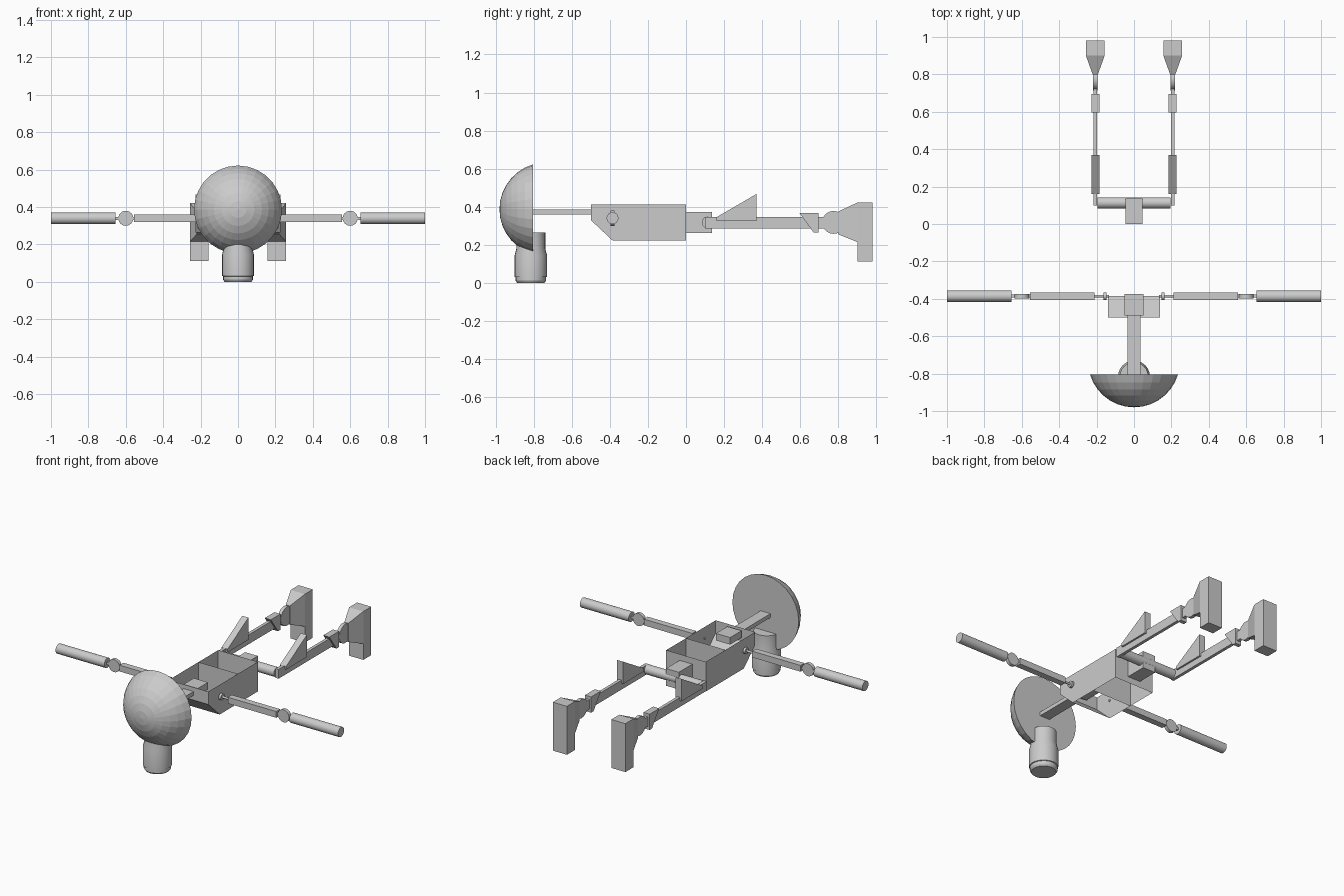
import bpy, bmesh, math
from mathutils import Matrix, Vector

cube = bpy.data.objects.get("Cube")
if cube:
    bpy.data.objects.remove(cube)

ALIGN = {"X": Matrix.Rotation(math.pi / 2, 4, "Y"),
         "Y": Matrix.Rotation(math.pi / 2, 4, "X"),
         "Z": Matrix.Identity(4)}


def finish(name, bm, smooth=False, fix=True):
    if fix:
        bmesh.ops.recalc_face_normals(bm, faces=bm.faces[:])
    mesh = bpy.data.meshes.new(name)
    bm.to_mesh(mesh)
    bm.free()
    ob = bpy.data.objects.new(name, mesh)
    bpy.context.collection.objects.link(ob)
    if smooth:
        bpy.ops.object.select_all(action="DESELECT")
        ob.select_set(True)
        bpy.context.view_layer.objects.active = ob
        bpy.ops.object.shade_smooth_by_angle(angle=math.radians(30))
    return ob


def box(name, lo, hi):
    bm = bmesh.new()
    lo, hi = Vector(lo), Vector(hi)
    bmesh.ops.create_cube(bm, size=1, matrix=Matrix.Translation((lo + hi) / 2)
                          @ Matrix.Diagonal((hi - lo).to_4d()))
    return finish(name, bm)


def cylinder(name, center, radius, length, axis, sides=24):
    bm = bmesh.new()
    bmesh.ops.create_cone(bm, cap_ends=True, segments=sides, radius1=radius,
                          radius2=radius, depth=length,
                          matrix=Matrix.Translation(center) @ ALIGN[axis])
    return finish(name, bm, True)


def prism(name, x, width, outline):
    """Side outline in (y, z), extruded across x."""
    bm = bmesh.new()
    face = bm.faces.new([bm.verts.new((x - width / 2, y, z)) for y, z in outline])
    ext = bmesh.ops.extrude_face_region(bm, geom=[face])
    verts = [g for g in ext["geom"] if isinstance(g, bmesh.types.BMVert)]
    bmesh.ops.translate(bm, verts=verts, vec=(width, 0, 0))
    return finish(name, bm)


def lathe(name, center, profile, axis, sides, smooth):
    """Closed solid from (radius, height) pairs, turned about an axis."""
    bm = bmesh.new()
    verts = [bm.verts.new((r, 0, h)) for r, h in profile]
    edges = [bm.edges.new(pair) for pair in zip(verts, verts[1:])]
    bmesh.ops.spin(bm, geom=verts + edges, cent=(0, 0, 0), axis=(0, 0, 1),
                   angle=math.tau, steps=sides)
    bmesh.ops.remove_doubles(bm, verts=bm.verts[:], dist=0.0005)
    bm.transform(Matrix.Translation(center) @ ALIGN[axis])
    return finish(name, bm, smooth)


# Domed head with a flat back
RIM, DEPTH, RINGS = 0.235, 0.175, 7
R = (RIM ** 2 + DEPTH ** 2) / (2 * DEPTH)
limit = math.asin(RIM / R)
dome = [(R * math.sin(limit * i / RINGS), R * math.cos(limit * i / RINGS) - R + DEPTH)
        for i in range(RINGS + 1)]
lathe("head_dome", (0, -0.805, 0.387), dome + [(0, 0)], "Y", 28, False)

# Canister under the head
canister = [(0, 0), (0.072, 0), (0.08, 0.012), (0.08, 0.03), (0.085, 0.032),
            (0.085, 0.145), (0.076, 0.18), (0.076, 0.265), (0, 0.265)]
lathe("chin_canister", (0, -0.815, 0), canister, "Z", 24, True)

# Neck bar and its mount inside the body
box("neck_bar", (-0.035, -0.805, 0.36), (0.035, -0.38, 0.385))
box("neck_mount", (-0.05, -0.49, 0.355), (0.05, -0.375, 0.4))

# Thin-walled body, open above and below, with a sloped chest panel
W, TOP, BOTTOM = 0.14, 0.412, 0.222
side = [(-0.5, TOP), (-0.5, 0.33), (-0.385, BOTTOM), (0, BOTTOM), (0, TOP)]
bm = bmesh.new()
left, right = ([bm.verts.new((s * W, y, z)) for y, z in side] for s in (1, -1))
bm.faces.new(left)
bm.faces.new(right[::-1])
for i in (0, 1, 3):
    bm.faces.new((left[i], right[i], right[i + 1], left[i + 1]))
finish("body_shell", bm)

# Body divider
bm = bmesh.new()
bm.faces.new([bm.verts.new((x, -0.2, z)) for x, z in
              ((-W, BOTTOM), (W, BOTTOM), (W, TOP), (-W, TOP))])
finish("body_divider", bm)

# Hips
box("hip_block", (-0.045, 0, 0.262), (0.045, 0.137, 0.372))
cylinder("hip_bar", (0, 0.113, 0.318), 0.03, 0.39, "X")

ARM_Y, ARM_Z, LEG_X = -0.386, 0.34, 0.207
for label, s in (("left", 1), ("right", -1)):
    # Arm
    def arm_cylinder(part, x0, x1, radius):
        cylinder(f"{label}_{part}", (s * (x0 + x1) / 2, ARM_Y, ARM_Z),
                 radius, x1 - x0, "X")

    def arm_box(part, x0, x1, dy, dz):
        xs = sorted((s * x0, s * x1))
        box(f"{label}_{part}", (xs[0], ARM_Y - dy, ARM_Z - dz),
            (xs[1], ARM_Y + dy, ARM_Z + dz))

    arm_cylinder("shoulder_axle", 0.135, 0.22, 0.007)
    arm_cylinder("shoulder_flange", 0.147, 0.162, 0.02)
    arm_box("upper_arm", 0.212, 0.555, 0.02, 0.02)
    arm_box("elbow_link", 0.55, 0.66, 0.008, 0.008)
    cylinder(f"{label}_elbow_disc", (s * 0.6, ARM_Y, ARM_Z), 0.04, 0.022, "Y")
    arm_cylinder("forearm", 0.655, 1.0, 0.031)

    # Leg
    x = s * LEG_X
    box(f"{label}_leg_bar", (x - 0.01, 0.1, 0.286), (x + 0.01, 0.74, 0.346))
    prism(f"{label}_thigh_fin", x, 0.043,
          [(0.16, 0.325), (0.37, 0.325), (0.37, 0.467), (0.16, 0.345)])
    prism(f"{label}_knee_guard", x, 0.043,
          [(0.597, 0.366), (0.695, 0.366), (0.695, 0.265), (0.67, 0.265)])
    cylinder(f"{label}_ankle_disc", (x, 0.775, 0.318), 0.06, 0.022, "X")

    # Flared ankle and foot
    bm = bmesh.new()
    rings = [[bm.verts.new((x + sx * w, y, z)) for sx, z in
              ((-1, z0), (1, z0), (1, z1), (-1, z1))]
             for y, w, z0, z1 in ((0.8, 0.014, 0.255, 0.375), (0.9, 0.05, 0.215, 0.422))]
    for ring in rings:
        bm.faces.new(ring)
    for i in range(4):
        j = (i + 1) % 4
        bm.faces.new((rings[0][i], rings[0][j], rings[1][j], rings[1][i]))
    finish(f"{label}_ankle_flare", bm)
    box(f"{label}_foot", (x - 0.05, 0.9, 0.112), (x + 0.05, 0.98, 0.422))
